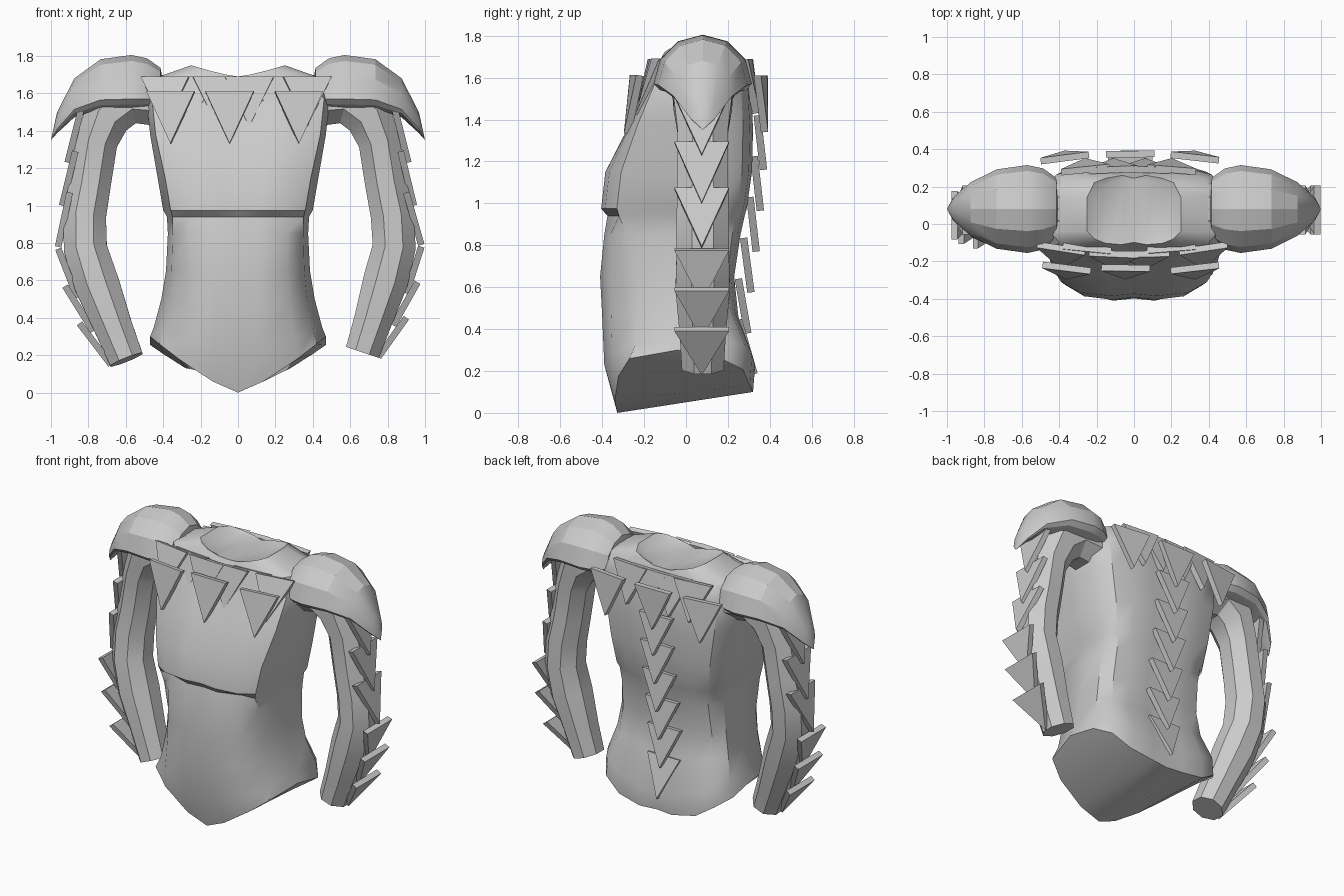
import bpy, bmesh, math
from mathutils import Vector, Matrix

cube = bpy.data.objects.get("Cube")
if cube:
    bpy.data.objects.remove(cube, do_unlink=True)

grey = bpy.data.materials.new("plain_grey")
grey.use_nodes = True
GREY = (0.6, 0.6, 0.6, 1)
grey.diffuse_color = GREY
grey.node_tree.nodes["Principled BSDF"].inputs["Base Color"].default_value = GREY


def finish(name, bm, smooth=0):
    bmesh.ops.recalc_face_normals(bm, faces=bm.faces)
    mesh = bpy.data.meshes.new(name)
    bm.to_mesh(mesh)
    bm.free()
    mesh.materials.append(grey)
    obj = bpy.data.objects.new(name, mesh)
    bpy.context.collection.objects.link(obj)
    if smooth:
        bpy.ops.object.select_all(action='DESELECT')
        obj.select_set(True)
        bpy.context.view_layer.objects.active = obj
        bpy.ops.object.shade_smooth_by_angle(angle=math.radians(smooth))
    return obj


def bridge(bm, rings):
    for a, b in zip(rings, rings[1:]):
        n = len(a)
        for i in range(n):
            bm.faces.new((a[i], a[(i + 1) % n], b[(i + 1) % n], b[i]))


# Torso: height, side width, corner width, corner y, front y, back y, side lift
LEVELS = [
    (0.00, .47, .42, -.27, -.34, .32, .30), (0.20, .45, .40, -.24, -.39, .33, .15),
    (0.45, .41, .37, -.23, -.40, .25, .05), (0.65, .385, .355, -.23, -.41, .23, 0),
    (0.85, .375, .35, -.28, -.39, .26, 0), (0.94, .38, .35, -.32, -.375, .28, 0),
    (0.975, .40, .36, -.33, -.405, .29, 0), (1.15, .43, .39, -.31, -.385, .315, 0),
    (1.35, .47, .44, -.23, -.28, .32, .03), (1.55, .49, .46, -.15, -.20, .31, .02),
    (1.65, .45, .40, -.10, -.14, .28, .03), (1.69, .25, .21, -.08, -.11, .26, .06),
    (1.69, .19, .16, -.06, -.09, .24, .02)]
PECS = 5


def torso():
    bm = bmesh.new()
    rings = []
    for k, (z, w, wf, yc, yf, yb, lift) in enumerate(LEVELS):
        crease = .035 if k == PECS else 0
        front = [(w, -.04), (wf, yc), (wf * .74, yf * .75 + yc * .25 + crease),
                 (wf * .32, yf), (0, yf + .012)]
        back = [(w, yb * .55), (w * .85, yb * .85), (w * .6, yb - .015),
                (w * .25, yb), (0, yb - .015)]
        ring = []
        for half, is_back in ((front, False), (back, True)):
            pts = [(-x, y) for x, y in half] + half[-2::-1]
            for x, y in (reversed(pts) if is_back else pts):
                h = z + lift * (abs(x) / w) ** 1.3
                if k == 0 and is_back:
                    h = max(h * .85, .1)
                ring.append(bm.verts.new((x, y, h)))
        rings.append(ring)
    bridge(bm, rings)
    # Hip cut and neck cut closed by strips from front to back
    for ring in (rings[0], rings[-1]):
        n = len(ring)
        for i in range(n // 2 - 1):
            bm.faces.new((ring[i], ring[i + 1], ring[n - 2 - i], ring[n - 1 - i]))
    finish("torso", bm, 38)


torso()


def pose(side, x, y, z):
    """Mirror a point to one side; the right forearm swings in and forward."""
    if side < 0:
        t = max(0, (1.0 - z) / .8)
        x, y = x - .07 * t, y - .1 * t
        z -= .04 * t
    return Vector((side * x, y, z))


# Arms: centre x, centre z, radius
ARM = [(.40, 1.56, .15), (.58, 1.57, .145), (.70, 1.48, .14), (.755, 1.34, .12),
       (.79, 1.12, .12), (.825, .95, .125), (.835, .78, .125), (.79, .60, .13),
       (.72, .38, .11), (.665, .215, .10)]


def arm(side, name):
    bm = bmesh.new()
    path = [pose(side, x, .08, z) for x, z, r in ARM]
    rings = []
    for i, p in enumerate(path):
        along = (path[min(i + 1, len(path) - 1)] - path[max(i - 1, 0)]).normalized()
        u = Vector((0, 1, 0)).cross(along).normalized()
        v = along.cross(u)
        r = ARM[i][2]
        rings.append([bm.verts.new(p + u * r * math.cos(a) + v * r * 1.08 * math.sin(a))
                      for a in (math.tau * (j + .5) / 8 for j in range(8))])
    bridge(bm, rings)
    bm.faces.new(rings[0])
    bm.faces.new(rings[-1])
    finish(name, bm, 25)


def shoulder(side, name):
    """Faceted dome drawn out to a drooping point, flat on the neck side."""
    bm = bmesh.new()
    bmesh.ops.create_uvsphere(bm, u_segments=12, v_segments=8, radius=1,
                              matrix=Matrix.Rotation(math.pi / 2, 4, 'Y'))
    for vert in bm.verts:
        u, v, h = vert.co
        out = max(0, u)
        x = .57 + (u * .43 if u > 0 else max(u * .22, -.17))
        y = .08 + v * .235 * (1 - .4 * out ** 3)
        z = 1.57 + h * (.235 if h > 0 else .06) - .22 * out ** 4
        vert.co = (side * x, y, z)
    finish(name, bm, 24)


def plate(bm, top, tip, across, width=.26, thick=.035):
    """Downward triangular scale."""
    top, tip = Vector(top), Vector(tip)
    across = Vector(across).normalized()
    n = across.cross(tip - top).normalized() * thick / 2
    corners = (top - across * width / 2, top + across * width / 2, tip)
    a = [bm.verts.new(c - n) for c in corners]
    b = [bm.verts.new(c + n) for c in corners]
    bm.faces.new(a)
    bm.faces.new(b)
    bridge(bm, [a, b])


# Arm scales: top x, top z, tip x, tip z
ARM_SCALES = [(.84, 1.51, .91, 1.23), (.87, 1.29, .94, 1.00), (.90, 1.07, .98, .79),
              (.98, .78, .90, .53), (.96, .59, .83, .36), (.90, .40, .75, .19)]

for side, label in ((1, "left"), (-1, "right")):
    arm(side, label + "_arm")
    shoulder(side, label + "_shoulder_guard")
    bm = bmesh.new()
    for x1, z1, x2, z2 in ARM_SCALES:
        plate(bm, pose(side, x1, .075, z1), pose(side, x2, .075, z2), (0, 1, 0))
    finish(label + "_arm_scales", bm)

# Chest collar: a rear row tucked under a front row
bm = bmesh.new()
for x in (-.39, -.25, -.11, .06, .20, .37):
    plate(bm, (x, -.13 - .03 * (abs(x) < .15), 1.685), (x, -.225, 1.42), (1, .4 * x, 0))
for x in (-.36, -.045, .325):
    plate(bm, (x, -.235, 1.61), (x, -.28, 1.33), (1, .35 * x, 0))
finish("chest_scales", bm)

# Upper back collar
bm = bmesh.new()
for x in (-.26, -.11, .06, .20):
    plate(bm, (x, .29, 1.685), (x, .335, 1.43), (1, -.4 * x, 0))
for x in (-.37, -.02, .325):
    plate(bm, (x, .375 - .06 * abs(x), 1.61), (x, .375, 1.34), (1, -.35 * x, 0))
finish("upper_back_scales", bm)

# Spine column following the back
bm = bmesh.new()
for i, (y, tilt) in enumerate(((.34, .03), (.325, .03), (.305, .03),
                               (.275, .035), (.25, .045), (.25, .075))):
    z = 1.42 - .195 * i
    plate(bm, (-.02, y, z), (-.02, y + tilt, z - .26), (1, 0, 0), .24)
finish("spine_scales", bm)
